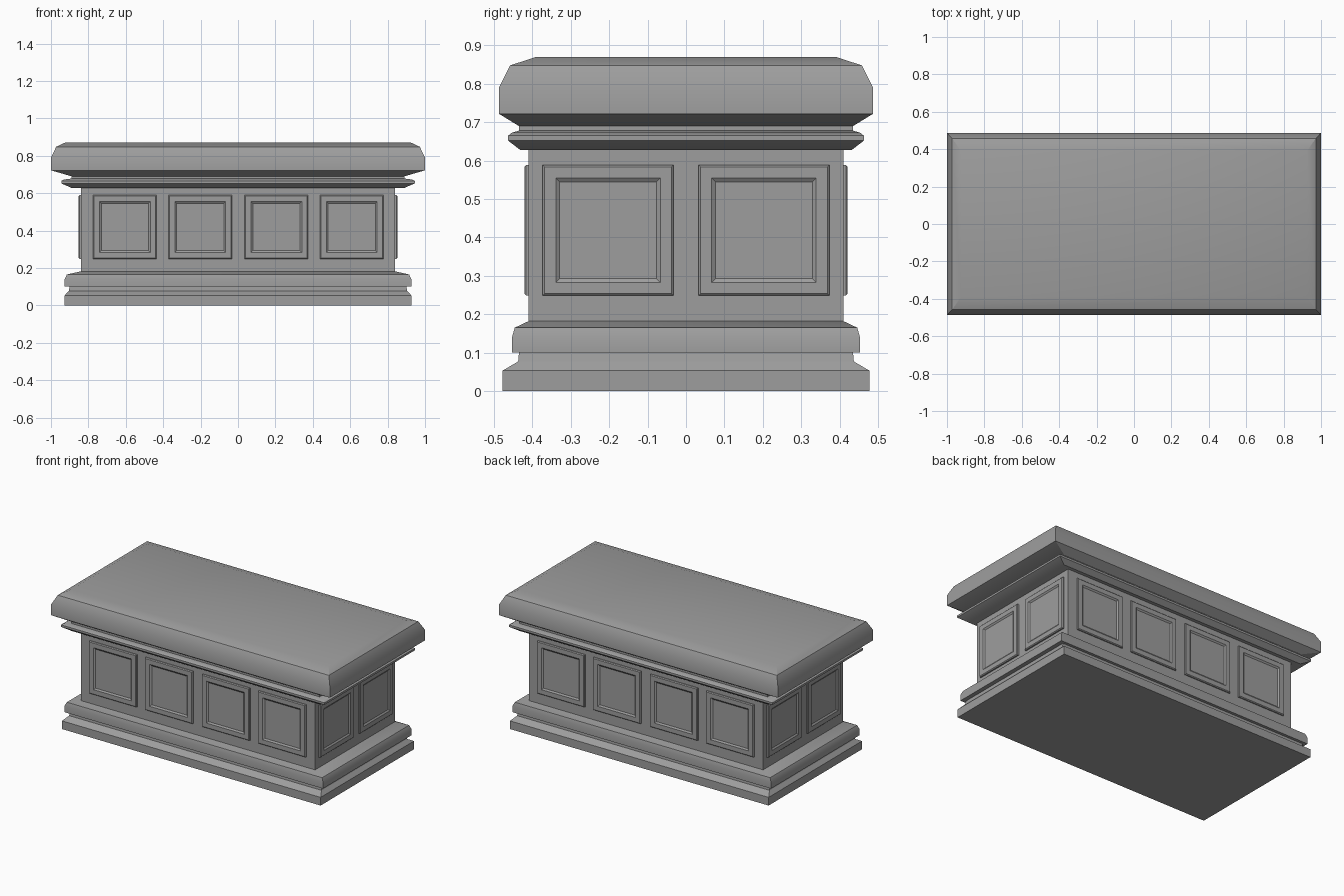
import bpy, bmesh, math
from mathutils import Matrix

cube = bpy.data.objects.get("Cube")
if cube:
    bpy.data.objects.remove(cube, do_unlink=True)

stone = bpy.data.materials.new("grey_stone")
stone.use_nodes = True
grey = (0.34, 0.34, 0.34, 1)
stone.diffuse_color = grey
bsdf = stone.node_tree.nodes["Principled BSDF"]
bsdf.inputs["Base Color"].default_value = grey
bsdf.inputs["Roughness"].default_value = 0.8


def rectangular_loft(name, rings, matrix=Matrix()):
    """Stack of rectangles (half width, half depth, height), capped at both ends."""
    bm = bmesh.new()
    loops = [[bm.verts.new((sx * hx, sy * hy, z))
              for sx, sy in ((-1, -1), (1, -1), (1, 1), (-1, 1))]
             for hx, hy, z in rings]
    for low, high in zip(loops, loops[1:]):
        for i in range(4):
            j = (i + 1) % 4
            bm.faces.new((low[i], low[j], high[j], high[i]))
    bm.faces.new(loops[0][::-1])
    bm.faces.new(loops[-1])
    mesh = bpy.data.meshes.new(name)
    bm.to_mesh(mesh)
    bm.free()
    obj = bpy.data.objects.new(name, mesh)
    mesh.materials.append(stone)
    obj.matrix_world = matrix
    bpy.context.collection.objects.link(obj)
    bpy.ops.object.select_all(action='DESELECT')
    obj.select_set(True)
    bpy.context.view_layer.objects.active = obj
    bpy.ops.object.shade_smooth_by_angle(angle=math.radians(30))
    return obj


# Stepped plinth
rectangular_loft("plinth", [
    (0.927, 0.478, 0), (0.927, 0.478, 0.053), (0.905, 0.437, 0.077),
    (0.9, 0.435, 0.10)])
rectangular_loft("base_moulding", [
    (0.927, 0.453, 0.10), (0.927, 0.453, 0.14), (0.915, 0.446, 0.165),
    (0.84, 0.41, 0.182)])

# Main block
rectangular_loft("body", [(0.84, 0.41, 0.17), (0.84, 0.41, 0.64)])

# Cornice and slab
rectangular_loft("cornice", [
    (0.89, 0.432, 0.628), (0.945, 0.463, 0.652), (0.945, 0.463, 0.665),
    (0.93, 0.453, 0.673), (0.89, 0.435, 0.678), (0.89, 0.435, 0.692)])
rectangular_loft("top_slab", [
    (0.89, 0.435, 0.69), (1.0, 0.487, 0.722), (1.0, 0.487, 0.79),
    (0.972, 0.458, 0.848), (0.925, 0.39, 0.87)])

# Raised panels with a sunken centre
panel_rings = [(h, h, z) for h, z in (
    (0.17, -0.01), (0.17, 0.006), (0.165, 0.011), (0.136, 0.011), (0.126, 0.004))]


def panel_row(side, turn, distance, offsets):
    stand = Matrix.Rotation(math.pi / 2, 4, 'X')
    for n, x in enumerate(offsets, 1):
        place = Matrix.Translation((x, -distance, 0.419))
        rectangular_loft(f"{side}_panel_{n}", panel_rings,
                         Matrix.Rotation(turn, 4, 'Z') @ place @ stand)


long_row = (-0.605, -0.202, 0.205, 0.608)
short_row = (-0.203, 0.203)
panel_row("front", 0, 0.41, long_row)
panel_row("back", math.pi, 0.41, long_row)
panel_row("left", math.pi / 2, 0.842, short_row)
panel_row("right", -math.pi / 2, 0.842, short_row)
